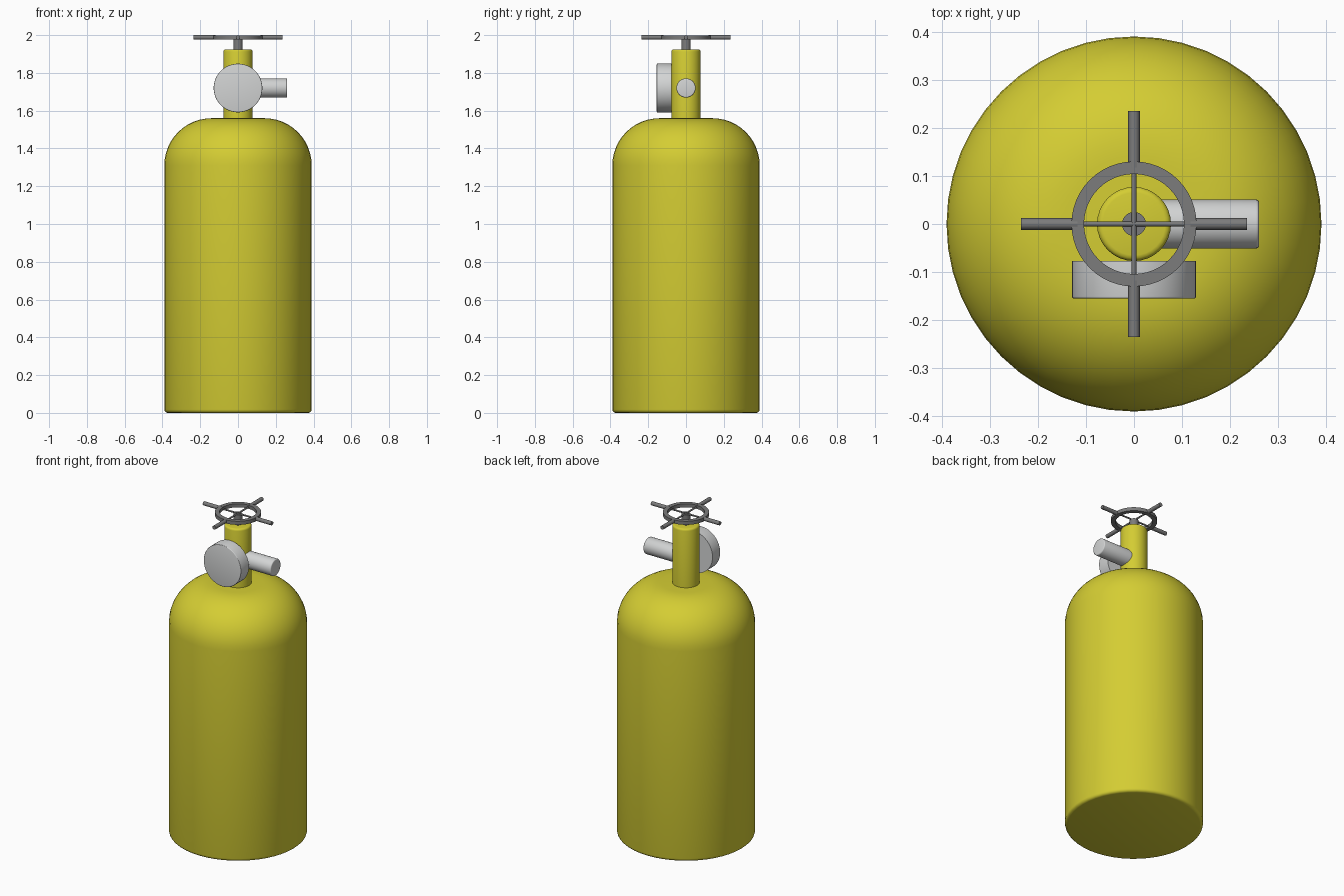
import bpy
import math
from mathutils import Vector

cube = bpy.data.objects.get("Cube")
if cube:
    bpy.data.objects.remove(cube, do_unlink=True)


def material(name, rgb):
    m = bpy.data.materials.new(name)
    m.use_nodes = True
    m.diffuse_color = (*rgb, 1)
    m.node_tree.nodes["Principled BSDF"].inputs["Base Color"].default_value = (*rgb, 1)
    return m


YELLOW = material("yellow paint", (0.66, 0.61, 0.033))
LIGHT = material("light metal", (0.65, 0.66, 0.66))
DARK = material("dark metal", (0.20, 0.20, 0.20))


def lathe(name, profile, mat, loc=(0, 0, 0), axis=(0, 0, 1), sides=48, closed=False):
    """Revolve (radius, height) points about an axis; ends are capped unless closed."""
    n = len(profile)
    verts = [(r * math.cos(2 * math.pi * i / sides), r * math.sin(2 * math.pi * i / sides), h)
             for r, h in profile for i in range(sides)]
    faces = []
    for k in range(n if closed else n - 1):
        a, b = k * sides, (k + 1) % n * sides
        for i in range(sides):
            j = (i + 1) % sides
            faces.append((a + i, a + j, b + j, b + i))
    if not closed:
        faces.append(tuple(reversed(range(sides))))
        faces.append(tuple(range((n - 1) * sides, n * sides)))
    mesh = bpy.data.meshes.new(name)
    mesh.from_pydata(verts, [], faces)
    mesh.materials.append(mat)
    obj = bpy.data.objects.new(name, mesh)
    bpy.context.collection.objects.link(obj)
    obj.location = loc
    obj.rotation_euler = Vector(axis).to_track_quat('Z', 'Y').to_euler()
    bpy.ops.object.select_all(action='DESELECT')
    obj.select_set(True)
    bpy.context.view_layer.objects.active = obj
    bpy.ops.object.shade_smooth_by_angle(angle=math.radians(35))
    return obj


def rod(name, radius, start, end, mat, bevel=0.0, sides=32):
    """Round bar from start to end, with an optional softened far edge."""
    start, end = Vector(start), Vector(end)
    length = (end - start).length
    profile = [(radius, 0), (radius, length)]
    if bevel:
        profile = [(radius, 0)] + [
            (radius - bevel + bevel * math.cos(a), length - bevel + bevel * math.sin(a))
            for a in (0, math.pi / 6, math.pi / 3, math.pi / 2)]
    return lathe(name, profile, mat, start, end - start, sides)


# Tank: softened base edge, straight wall, broad rounded shoulder
R, H, SHOULDER, BASE = 0.39, 1.56, 0.25, 0.018
tank = [(R - BASE + BASE * math.sin(a), BASE - BASE * math.cos(a))
        for a in (math.pi / 6 * i for i in range(4))]
tank += [(R - SHOULDER + SHOULDER * math.cos(a), H - SHOULDER + SHOULDER * math.sin(a))
         for a in (math.pi / 24 * i for i in range(13))]
lathe("tank", tank, YELLOW, sides=48)

# Valve neck and its stem
rod("valve_neck", 0.077, (0, 0, 1.54), (0, 0, 1.925), YELLOW, 0.012)
rod("valve_stem", 0.025, (0, 0, 1.91), (0, 0, 1.988), DARK)

# Round gauge on the front and outlet on the model's left
rod("gauge", 0.129, (0, -0.077, 1.72), (0, -0.155, 1.72), LIGHT, 0.004, 48)
rod("outlet", 0.051, (0.03, 0, 1.72), (0.26, 0, 1.72), LIGHT, 0.006)

# Hand wheel: flat ring, thin inner spokes and thick outer handles
Z = 1.988
lathe("wheel_ring", [(0.104, 1.977), (0.13, 1.977), (0.13, 1.999), (0.104, 1.999)],
      DARK, closed=True)
for i, side in enumerate(("left", "back", "right", "front")):
    a = i * math.pi / 2
    d = Vector((math.cos(a), math.sin(a), 0))
    up = Vector((0, 0, Z))
    rod("wheel_spoke_" + side, 0.005, up, up + d * 0.11, DARK, sides=12)
    rod("wheel_handle_" + side, 0.012, up + d * 0.118, up + d * 0.235, DARK, sides=16)
